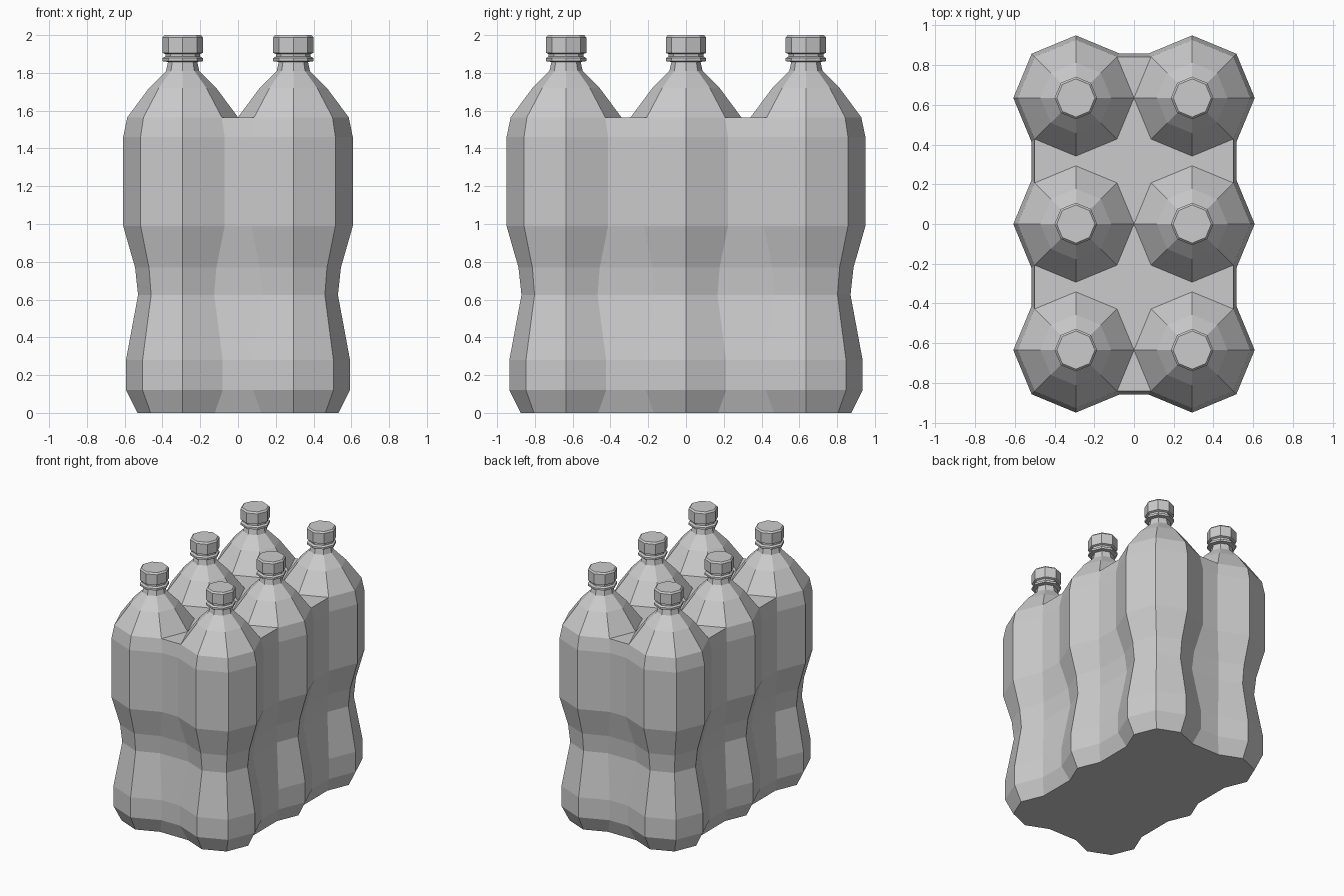
import bpy
import bmesh
from math import cos, sin, radians

if "Cube" in bpy.data.objects:
    bpy.data.objects.remove(bpy.data.objects["Cube"], do_unlink=True)

grey = bpy.data.materials.new("plain_grey")
grey.use_nodes = True
COLOUR = (0.6, 0.6, 0.6, 1)
grey.diffuse_color = COLOUR
grey.node_tree.nodes["Principled BSDF"].inputs["Base Color"].default_value = COLOUR

DX, DY = 0.293, 0.635          # bottle spacing
SHELF = 1.565                  # height where the bottles merge
R_SHELF = 0.293

# (radius, height) profiles
BODY = [(0.24, 0), (0.30, 0.12), (0.30, 0.28), (0.236, 0.625), (0.252, 0.77),
        (0.315, 0.99), (0.315, 1.46), (R_SHELF, SHELF)]
SHOULDER = [(R_SHELF, SHELF), (0.178, 1.72), (0.098, 1.80), (0.088, 1.81), (0.077, 1.86)]
COLLAR = [(0.077, 1.858), (0.107, 1.862), (0.107, 1.878), (0.092, 1.887), (0.092, 1.905)]
CAP = [(0.092, 1.9), (0.107, 1.906), (0.107, 1.988), (0.096, 2.0)]


def ring(col, row, angles, r, z):
    """Points of one bottle's octagon at the given angles."""
    return [(col * DX + r * cos(radians(a)), row * DY + r * sin(radians(a)), z)
            for a in angles]


def outline(r, z):
    """Joint contour around all six bottles, anticlockwise."""
    pts = []
    for col, row, start, count in [(1, -1, -135, 5), (1, 0, -45, 3), (1, 1, -45, 5),
                                   (-1, 1, 45, 5), (-1, 0, 135, 3), (-1, -1, 135, 5)]:
        pts += ring(col, row, [start + 45 * i for i in range(count)], r, z)
    return pts


def loft(bm, rings):
    """Skin a list of equal closed rings; return the vertex rings."""
    loops = [[bm.verts.new(p) for p in pts] for pts in rings]
    for lo, hi in zip(loops, loops[1:]):
        for i in range(len(lo)):
            j = (i + 1) % len(lo)
            bm.faces.new((lo[i], lo[j], hi[j], hi[i]))
    return loops


def polygon(bm, pts):
    bm.faces.new([bm.verts.new(p) for p in pts])


def finish(bm, name):
    mesh = bpy.data.meshes.new(name)
    bm.to_mesh(mesh)
    bm.free()
    mesh.materials.append(grey)
    obj = bpy.data.objects.new(name, mesh)
    bpy.context.collection.objects.link(obj)


# Joined lower body with a flat underside
bm = bmesh.new()
loops = loft(bm, [outline(r, z) for r, z in BODY])
bm.faces.new(loops[0][::-1])

# Flat shelf between the bottles: two wide cells and two end triangles
for low in (-1, 0):
    cell = ring(-1, low, (135, 90, 45, 0), R_SHELF, SHELF)
    cell += ring(1, low, (135, 90, 45), R_SHELF, SHELF)
    cell += ring(1, low + 1, (-45, -90, -135, -180), R_SHELF, SHELF)
    cell += ring(-1, low + 1, (-45, -90, -135), R_SHELF, SHELF)
    polygon(bm, cell)
polygon(bm, ring(-1, 1, (45, 0), R_SHELF, SHELF)[::1][::-1] + ring(1, 1, (135,), R_SHELF, SHELF))
polygon(bm, ring(1, -1, (180, 225), R_SHELF, SHELF)[::-1] + ring(-1, -1, (0, -45), R_SHELF, SHELF)[1:][::-1])
bmesh.ops.remove_doubles(bm, verts=bm.verts, dist=0.0005)
for face in bm.faces:
    if face.calc_center_median().z > SHELF - 0.001 and face.normal.z < 0:
        face.normal_flip()
bm.normal_update()
for face in bm.faces:
    if face.calc_center_median().z > SHELF - 0.001 and face.normal.z < 0:
        face.normal_flip()
finish(bm, "joined_body")

# Shoulder, collar and cap of each bottle
OCTAGON = [45 * i for i in range(8)]
for row, row_name in ((-1, "front"), (0, "middle"), (1, "back")):
    for col, side in ((-1, "right"), (1, "left")):
        for part, profile in (("shoulder", SHOULDER), ("collar", COLLAR), ("cap", CAP)):
            bm = bmesh.new()
            loops = loft(bm, [ring(col, row, OCTAGON, r, z) for r, z in profile])
            if part == "cap":
                bm.faces.new(loops[-1])
                bm.faces.new(loops[0][::-1])
            finish(bm, f"{row_name}_{side}_{part}")
